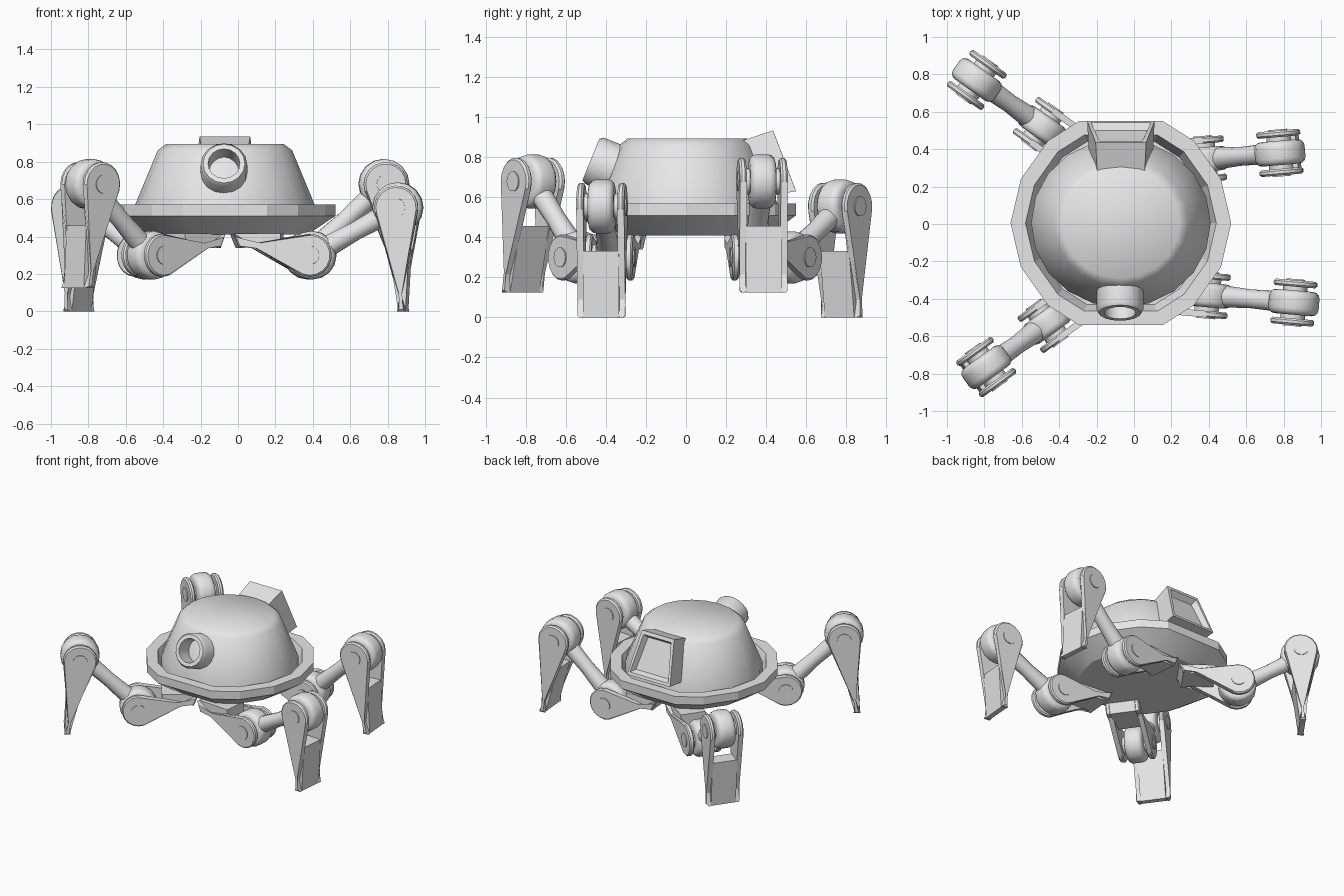
import bpy, bmesh, math
from mathutils import Vector, Matrix

if "Cube" in bpy.data.objects:
    bpy.data.objects.remove(bpy.data.objects["Cube"])

grey = bpy.data.materials.new("grey metal")
grey.diffuse_color = (0.8, 0.8, 0.8, 1)
grey.use_nodes = True
grey.node_tree.nodes["Principled BSDF"].inputs["Base Color"].default_value = grey.diffuse_color
CX, CY = -0.07, 0.005          # body centre


def finish(name, bm, matrix=Matrix(), angle=35):
    bmesh.ops.transform(bm, matrix=matrix, verts=bm.verts)
    bmesh.ops.recalc_face_normals(bm, faces=bm.faces)
    me = bpy.data.meshes.new(name)
    bm.to_mesh(me)
    bm.free()
    me.materials.append(grey)
    me.shade_smooth()
    me.set_sharp_from_angle(angle=math.radians(angle))
    ob = bpy.data.objects.new(name, me)
    bpy.context.collection.objects.link(ob)
    return ob


def loft(name, rings, matrix=Matrix(), angle=35):
    """Skin a list of equal-length point rings and cap both ends."""
    bm = bmesh.new()
    vs = [[bm.verts.new(p) for p in r] for r in rings]
    n = len(vs[0])
    for a, b in zip(vs, vs[1:]):
        for i in range(n):
            bm.faces.new((a[i], a[(i + 1) % n], b[(i + 1) % n], b[i]))
    bm.faces.new(vs[0])
    bm.faces.new(vs[-1])
    return finish(name, bm, matrix, angle)


def prism(name, profile, y0, y1, matrix, bevel=0.0, segs=1, angle=35):
    """Extrude an (x, z) profile sideways along y, with bevelled side rims."""
    bm = bmesh.new()
    a = [bm.verts.new((x, y0, z)) for x, z in profile]
    b = [bm.verts.new((x, y1, z)) for x, z in profile]
    n = len(a)
    caps = [bm.faces.new(a), bm.faces.new(b)]
    for i in range(n):
        bm.faces.new((a[i], a[(i + 1) % n], b[(i + 1) % n], b[i]))
    if bevel:
        rims = [e for f in caps for e in f.edges]
        bmesh.ops.bevel(bm, geom=rims, offset=bevel, segments=segs,
                        profile=0.5, affect='EDGES')
    return finish(name, bm, matrix, angle)


def circle(r, n, cx=0, cz=0):
    return [(cx + r * math.cos(2 * math.pi * i / n),
             cz + r * math.sin(2 * math.pi * i / n)) for i in range(n)]


def teardrop(c, r, toward, ends, n=10):
    """Round head at c, narrowing to the given end points."""
    base = math.atan2(toward[1] - c[1], toward[0] - c[0])
    arc = [base + math.radians(80 + 200 * i / n) for i in range(n + 1)]
    return [(c[0] + r * math.cos(t), c[1] + r * math.sin(t)) for t in arc] + ends


# --- dish: 14-sided shallow tray with a flat rim
quarter = [(0.59, 0), (0.535, 0.235), (0.39, 0.44), (0.225, 0.545)]
half = quarter + [(-x, y) for x, y in reversed(quarter)]
outline = half + [(x, -y) for x, y in reversed(half[1:-1])]
loft("dish", [[(CX + x * s, CY + y * s, z) for x, y in outline]
              for s, z in [(0.75, 0.41), (1, 0.51), (1, 0.57), (0.865, 0.57), (0.8, 0.47)]],
     angle=20)

# --- dome: smooth hull with a flat top
loft("dome", [[(CX + r * x, CY + 0.94 * r * y, z) for x, y in circle(1, 20)]
              for r, z in [(0.48, 0.46), (0.48, 0.57), (0.36, 0.86), (0.315, 0.895)]],
     angle=40)

# --- cannon: short tilted barrel with a bored muzzle
aim = Matrix.Translation((CX - 0.005, -0.475, 0.79)) @ Matrix.Rotation(math.radians(68), 4, 'X')
loft("cannon", [[(x, y, z) for x, y in circle(r, 16)]
                for r, z in [(0.125, -0.24), (0.125, -0.02), (0.112, 0), (0.085, 0), (0.08, -0.12)]],
     aim)

# --- rear vent: flared hood with a recessed back panel
def hood(top, bottom):
    (tw, ty, tz), (bw, by, bz) = top, bottom
    return [(CX - tw, ty, tz), (CX + tw, ty, tz), (CX + bw, by, bz), (CX - bw, by, bz)]

loft("rear_vent", [hood((0.125, 0.24, 0.87), (0.17, 0.34, 0.60)),
                   hood((0.135, 0.435, 0.935), (0.18, 0.55, 0.63)),
                   hood((0.115, 0.445, 0.91), (0.16, 0.543, 0.65)),
                   hood((0.10, 0.41, 0.88), (0.14, 0.50, 0.66))])


# --- legs
HIP_Z = 0.30


def wheel_joint(name, c, r, m):
    prism(name + "_wheel", circle(r, 16, *c), -0.065, 0.065, m, 0.035, 3)
    prism(name + "_axle", circle(0.065, 12, *c), -0.09, 0.09, m)
    prism(name + "_pin", circle(0.05, 14, *c), -0.126, 0.126, m)


def leg(name, hip, knee, knee_z, reach):
    d = Vector(knee) - Vector(hip)
    m = Matrix.Translation((*hip, 0)) @ Matrix.Rotation(math.atan2(d.y, d.x), 4, 'Z')
    h, k = (0, HIP_Z), (d.length, knee_z)
    foot = (k[0] + reach, knee_z - 0.555)

    # mounting bracket under the dish, with cheek plates around the hip
    prism(name + "_bracket", [(-0.41, 0.415), (-0.38, 0.34), (-0.16, 0.34), (-0.16, 0.415)],
          -0.09, 0.09, m)
    cheek = teardrop(h, 0.115, (-0.4, 0.375), [(-0.38, 0.34), (-0.41, 0.415)])
    wheel_joint(name + "_hip", h, 0.13, m)

    # arm rising from hip to knee
    axis = Vector((k[0], 0, k[1] - h[1]))
    am = m @ Matrix.Translation((0, 0, HIP_Z)) @ axis.to_track_quat('Z', 'Y').to_matrix().to_4x4()
    loft(name + "_arm", [[(x, y, z) for x, y in circle(r, 14)]
                         for r, z in [(0.062, 0.03), (0.05, axis.length * 0.5),
                                      (0.058, axis.length - 0.03)]], am)
    wheel_joint(name + "_knee", k, 0.135, m)

    # lower leg: two tapering side plates with a blade panel between them
    shin = teardrop(k, 0.118, foot, [(foot[0] + 0.022, foot[1]), (foot[0] - 0.025, foot[1])])
    for side, s in (("left", 1), ("right", -1)):
        y0, y1 = sorted((s * 0.085, s * 0.12))
        prism(f"{name}_{side}_hip_plate", cheek, y0, y1, m, 0.008)
        prism(f"{name}_{side}_shin_plate", shin, y0, y1, m, 0.01)
    t = 0.40
    px, pz = k[0] + reach * t, k[1] + (foot[1] - k[1]) * t
    prism(name + "_blade", [(px + 0.055, pz), (foot[0] + 0.018, foot[1]),
                            (foot[0] - 0.02, foot[1]), (px - 0.055, pz)], -0.09, 0.09, m)


leg("front_right_leg", (0.395, -0.38), (0.855, -0.42), 0.555, 0.03)
leg("back_right_leg", (0.375, 0.345), (0.78, 0.38), 0.68, 0.09)
leg("front_left_leg", (-0.465, -0.53), (-0.79, -0.765), 0.68, 0.09)
leg("back_left_leg", (-0.49, 0.52), (-0.84, 0.77), 0.555, 0.015)
